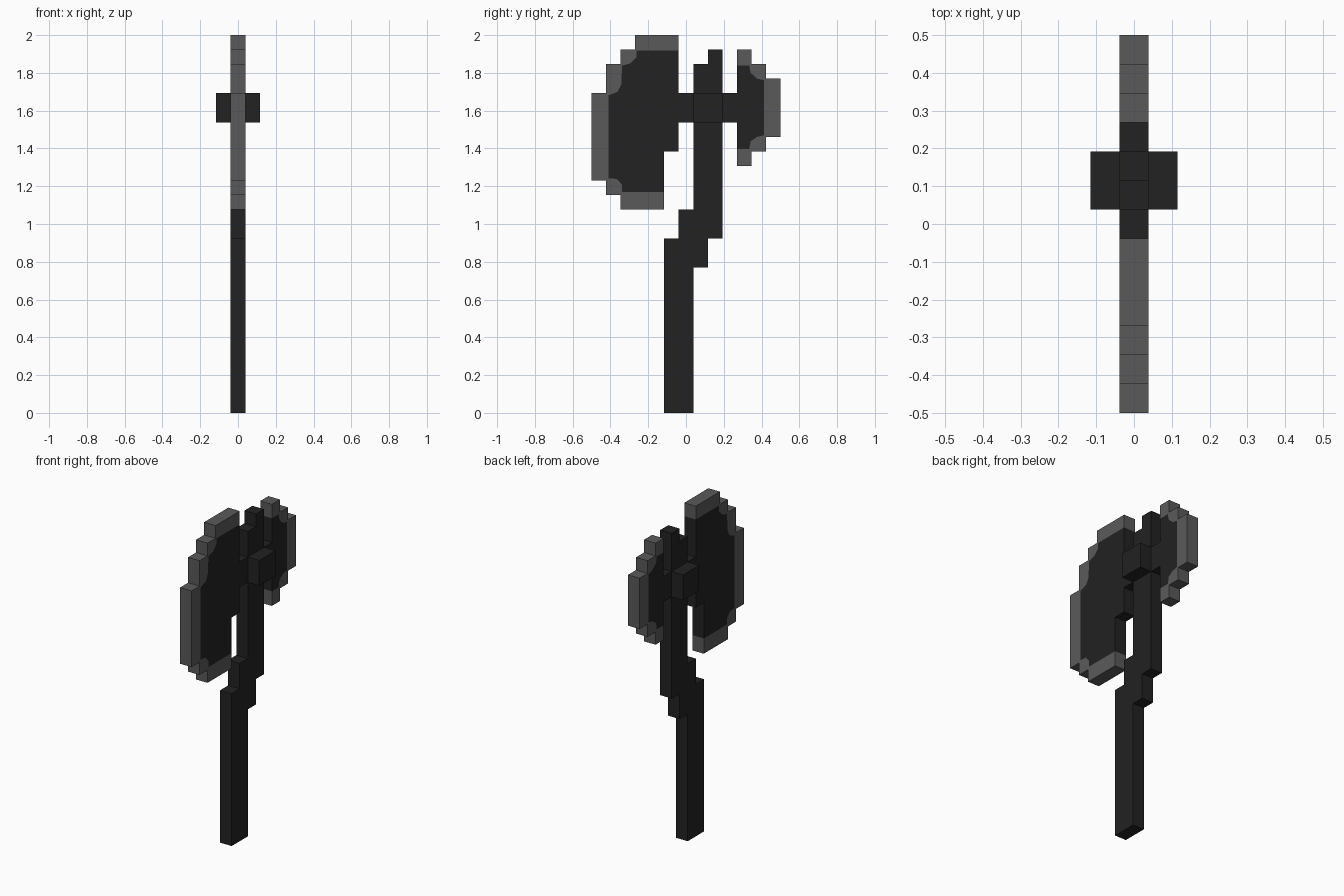
import bpy
import bmesh

default_cube = bpy.data.objects.get("Cube")
if default_cube:
    bpy.data.objects.remove(default_cube, do_unlink=True)

# The whole axe sits on a square grid: 13 cells deep, 26 cells tall
CELL = 1 / 13


def make_material(name, value):
    material = bpy.data.materials.new(name)
    material.use_nodes = True
    colour = (value, value, value, 1)
    material.diffuse_color = colour
    shader = material.node_tree.nodes["Principled BSDF"]
    shader.inputs["Base Color"].default_value = colour
    return material


def extrude_profile(name, outline, material, width=1):
    """Extrude a (depth, height) outline, in cells, symmetrically across x."""
    mesh = bpy.data.meshes.new(name)
    bm = bmesh.new()
    corners = [bm.verts.new((-width * CELL / 2, y * CELL - 0.5, z * CELL))
               for y, z in outline]
    side = bm.faces.new(corners)
    grown = bmesh.ops.extrude_face_region(bm, geom=[side], use_keep_orig=True)
    moved = [v for v in grown["geom"] if isinstance(v, bmesh.types.BMVert)]
    bmesh.ops.translate(bm, verts=moved, vec=(width * CELL, 0, 0))
    bmesh.ops.recalc_face_normals(bm, faces=bm.faces)
    bm.to_mesh(mesh)
    bm.free()
    mesh.materials.append(material)
    part = bpy.data.objects.new(name, mesh)
    bpy.context.collection.objects.link(part)
    return part


def box_profile(y0, y1, z0, z1):
    return [(y0, z0), (y1, z0), (y1, z1), (y0, z1)]


def make_blade(name, rim, seam, inner_edge):
    """A dark core and a lighter stepped rim that meet along a seam."""
    extrude_profile(name + "_core", seam + inner_edge, dark)
    extrude_profile(name + "_rim", rim + seam[::-1], grey)


dark = make_material("dark iron", 0.016)
grey = make_material("grey steel", 0.102)

# Stepped handle
extrude_profile("handle", [
    (5, 0), (7, 0), (7, 10), (8, 10), (8, 12), (9, 12), (9, 25),
    (8, 25), (8, 24), (7, 24), (7, 14), (6, 14), (6, 12), (5, 12)], dark)

# Collar and the arms holding the blades
extrude_profile("collar", box_profile(7, 9, 20, 22), dark, width=3)
extrude_profile("front_arm", box_profile(6, 7, 20, 22), dark)
extrude_profile("back_arm", box_profile(9, 10, 20, 22), dark)

# Large front blade
make_blade(
    "front_blade",
    rim=[(6, 26), (3, 26), (3, 25), (2, 25), (2, 24), (1, 24), (1, 22),
         (0, 22), (0, 16), (1, 16), (1, 15), (2, 15), (2, 14), (5, 14)],
    seam=[(6, 24.95), (3.1, 24.95), (3.1, 24.5), (2.65, 24.05), (2.1, 23.9),
          (2.05, 22.6), (1.8, 22.1), (1.15, 21.85), (1.15, 16.15),
          (1.75, 16.1), (2.1, 15.7), (2.1, 15.2), (5, 15.2)],
    inner_edge=[(5, 18), (6, 18)])

# Small back blade
make_blade(
    "back_blade",
    rim=[(10, 25), (11, 25), (11, 24), (12, 24), (12, 23), (13, 23),
         (13, 19), (12, 19), (12, 18), (11, 18), (11, 17), (10, 17)],
    seam=[(10, 23.9), (10.85, 23.9), (10.95, 23.4), (11.4, 23), (11.87, 22.9),
          (11.87, 19.1), (11.4, 19), (10.95, 18.7), (10.85, 18.15),
          (10, 18.15)],
    inner_edge=[])
